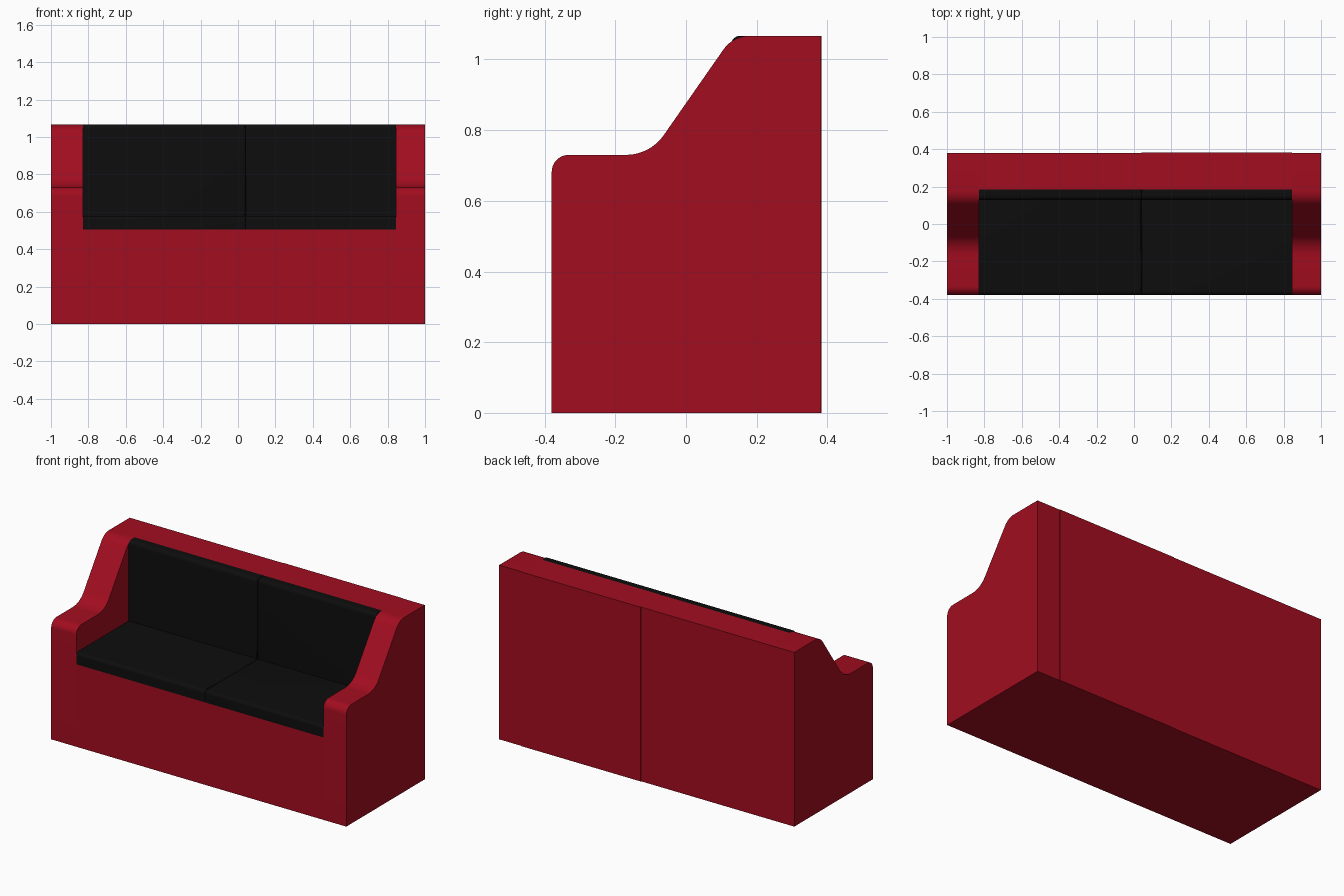
import bpy, bmesh, math
from mathutils import Vector

if "Cube" in bpy.data.objects:
    bpy.data.objects.remove(bpy.data.objects["Cube"])

X0, SEAM, X1 = -0.83, 0.04, 0.845   # inner face of left arm, middle seam, inner face of right arm
TOP, FRONT, BACK = 1.067, -0.38, 0.38


def material(name, color):
    m = bpy.data.materials.new(name)
    m.diffuse_color = color
    m.use_nodes = True
    m.node_tree.nodes["Principled BSDF"].inputs["Base Color"].default_value = m.diffuse_color
    return m


red = material("red_fabric", (0.36, 0.004, 0.014, 1))
black = material("black_fabric", (0.004, 0.004, 0.004, 1))


def fillet(points, steps=8):
    """Points are (y, z) or (y, z, tangent length); the latter become rounded corners."""
    out = []
    for i, p in enumerate(points):
        c = Vector(p[:2])
        if len(p) == 2:
            out.append(c)
            continue
        a = (Vector(points[i - 1][:2]) - c).normalized()
        b = (Vector(points[(i + 1) % len(points)][:2]) - c).normalized()
        half = a.angle(b) / 2
        r = p[2] * math.tan(half)
        centre = c + (a + b).normalized() * p[2] / math.cos(half)
        start, end = c + a * p[2] - centre, c + b * p[2] - centre
        sweep = math.pi - 2 * half
        for k in range(steps + 1):
            t = k / steps
            v = (start * math.sin((1 - t) * sweep) + end * math.sin(t * sweep)) / math.sin(sweep)
            out.append(centre + v.normalized() * r)
    return out


def extrude(name, points, xa, xb, mat, soft_x=None):
    """Extrude a side profile from xa to xb; optionally soften the end at soft_x."""
    bm = bmesh.new()
    face = bm.faces.new([bm.verts.new((xa, p.x, p.y)) for p in fillet(points)])
    ext = bmesh.ops.extrude_face_region(bm, geom=[face])["geom"]
    bmesh.ops.translate(bm, vec=(xb - xa, 0, 0),
                        verts=[g for g in ext if isinstance(g, bmesh.types.BMVert)])
    if soft_x is not None:
        edges = [e for e in bm.edges if all(abs(v.co.x - soft_x) < 1e-5 for v in e.verts)]
        bmesh.ops.bevel(bm, geom=edges, offset=0.008, segments=3, profile=0.5, affect='EDGES')
    bmesh.ops.recalc_face_normals(bm, faces=bm.faces)
    me = bpy.data.meshes.new(name)
    bm.to_mesh(me)
    bm.free()
    me.materials.append(mat)
    ob = bpy.data.objects.new(name, me)
    bpy.context.collection.objects.link(ob)
    bpy.context.view_layer.objects.active = ob
    bpy.ops.object.select_all(action='DESELECT')
    ob.select_set(True)
    bpy.ops.object.shade_smooth_by_angle(angle=math.radians(30))
    return ob


# Stepped side arms
arm = [(FRONT, 0), (FRONT, 0.73, 0.048), (-0.102, 0.73, 0.068),
       (0.133, TOP, 0.047), (BACK, TOP), (BACK, 0)]
extrude("left_arm", arm, -1, X0, red)
extrude("right_arm", arm, X1, 1, red)

# Two seat units: red frame, black seat pad and back pad
for side, xa, xb, back in (("left", X0, SEAM, BACK), ("right", SEAM, X1, BACK + 0.003)):
    frame = [(FRONT, 0), (FRONT, 0.505), (0.185, 0.505), (0.185, TOP), (back, TOP), (back, 0)]
    extrude(side + "_frame", frame, xa, xb, red)
    seat = [(FRONT, 0.505), (FRONT, 0.577, 0.02), (0.185, 0.577), (0.185, 0.505)]
    extrude(side + "_seat_cushion", seat, xa, xb, black, SEAM)
    rest = [(0.128, 0.57), (0.128, TOP, 0.025), (0.185, TOP), (0.185, 0.57)]
    extrude(side + "_back_cushion", rest, xa, xb, black, SEAM)
